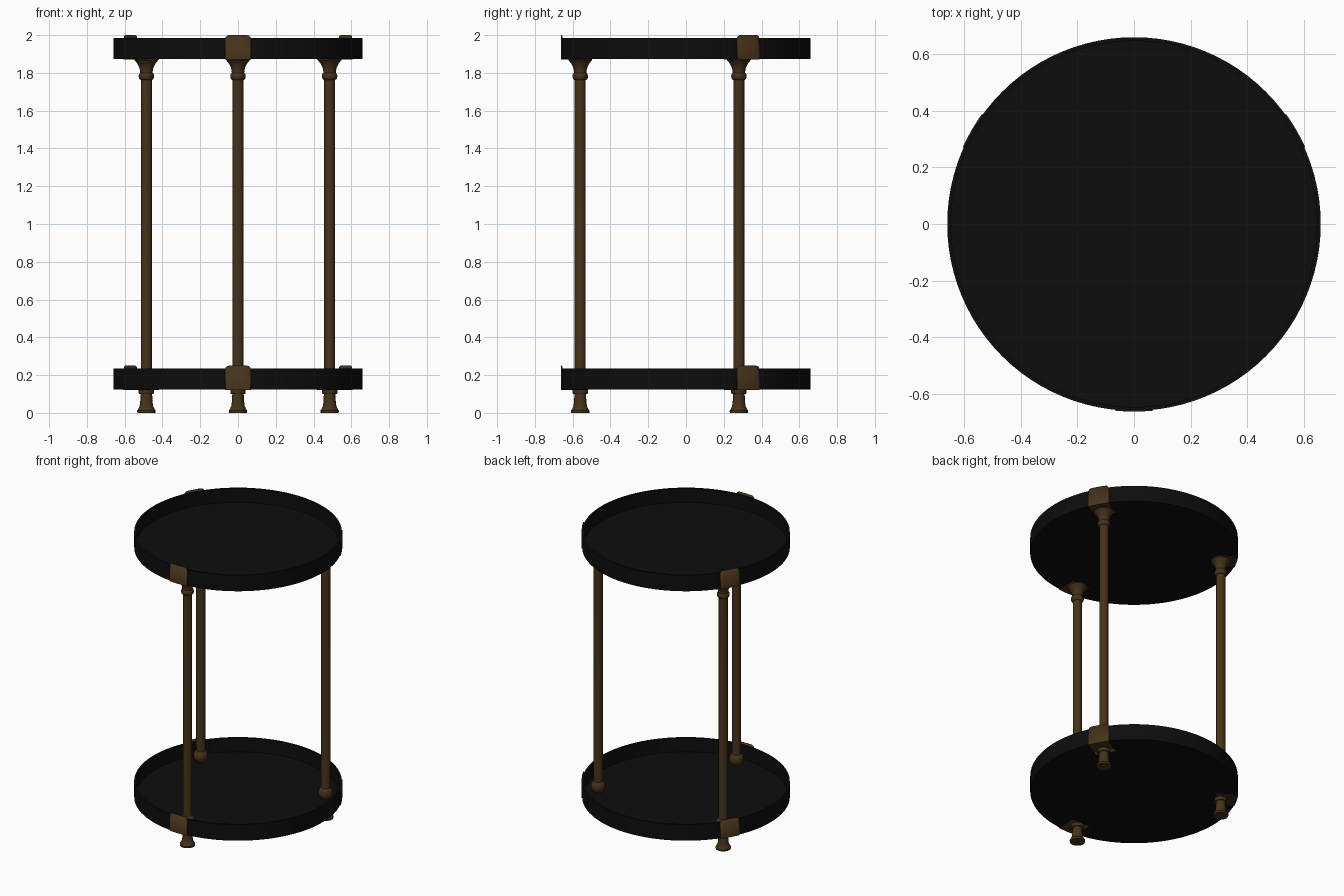
import bpy, bmesh, math

if "Cube" in bpy.data.objects:
    bpy.data.objects.remove(bpy.data.objects["Cube"])


def material(name, rgb):
    m = bpy.data.materials.new(name)
    m.diffuse_color = (*rgb, 1)
    m.use_nodes = True
    m.node_tree.nodes["Principled BSDF"].inputs["Base Color"].default_value = m.diffuse_color
    return m


BLACK = material("black_metal", (0.004, 0.004, 0.004))
BRASS = material("dark_bronze", (0.06, 0.032, 0.010))


def finish(name, bm, mat):
    mesh = bpy.data.meshes.new(name)
    bm.to_mesh(mesh)
    bm.free()
    ob = bpy.data.objects.new(name, mesh)
    bpy.context.collection.objects.link(ob)
    mesh.materials.append(mat)
    bpy.ops.object.select_all(action='DESELECT')
    ob.select_set(True)
    bpy.context.view_layer.objects.active = ob
    bpy.ops.object.shade_smooth_by_angle(angle=math.radians(35))
    return ob


def lathe(name, profile, steps, mat, loc=(0, 0, 0)):
    """Revolve an (r, z) profile about the z axis."""
    bm = bmesh.new()
    verts = [bm.verts.new((r, 0, z)) for r, z in profile]
    edges = [bm.edges.new(p) for p in zip(verts, verts[1:])]
    bmesh.ops.spin(bm, geom=verts + edges, cent=(0, 0, 0), axis=(0, 0, 1),
                   angle=2 * math.pi, steps=steps, use_merge=True)
    bmesh.ops.remove_doubles(bm, verts=bm.verts, dist=1e-5)
    bmesh.ops.recalc_face_normals(bm, faces=bm.faces)
    ob = finish(name, bm, mat)
    ob.location = loc
    return ob


def clip(name, angle, z0):
    """Curved plate outside the rim with a flap folded under the tray."""
    r_out, r_in, half, height, corner = 0.663, 0.525, 0.068, 0.129, 0.02
    stops = [0, 0.002, 0.006, 0.012, 0.02, 0.045]
    xs = [-half + s for s in stops] + [0] + [half - s for s in reversed(stops)]
    bm = bmesh.new()
    cols = []
    for x in xs:
        d = max(0, abs(x) - (half - corner))
        top = z0 + height - corner + math.sqrt(max(0, corner ** 2 - d ** 2))
        a = angle + x / r_out
        flap = angle + x / r_in
        cols.append([bm.verts.new((r * math.cos(t), r * math.sin(t), z))
                     for r, t, z in ((r_in, flap, z0), (r_out, a, z0), (r_out, a, top))])
    for c, n in zip(cols, cols[1:]):
        for j in range(2):
            bm.faces.new((c[j], n[j], n[j + 1], c[j + 1]))
    ob = finish(name, bm, BRASS)
    mod = ob.modifiers.new("thickness", 'SOLIDIFY')
    mod.thickness, mod.offset = 0.005, -1


# Two shallow round trays
R, RI, H, FLOOR = 0.66, 0.647, 0.112, 0.015
for name, z in (("lower_tray", 0.124), ("upper_tray", 1.874)):
    lathe(name, [(0, z), (R, z), (R, z + H), (RI, z + H),
                 (RI, z + FLOOR), (0, z + FLOOR)], 96, BLACK)

# Turned leg: flared foot, shaft, ring and flared capital
leg = [(0, 0), (0.048, 0), (0.049, 0.012), (0.043, 0.02), (0.036, 0.035),
       (0.033, 0.055), (0.031, 0.09), (0.029, 0.11), (0.029, 1.762),
       (0.035, 1.765), (0.040, 1.774), (0.041, 1.783), (0.039, 1.793),
       (0.033, 1.80), (0.034, 1.815), (0.039, 1.832), (0.047, 1.848),
       (0.058, 1.862), (0.063, 1.868), (0.063, 1.876), (0, 1.876)]
# Ball knob where the leg meets the lower tray
ball = [(0.047 * math.sin(math.pi * i / 12), 0.178 - 0.047 * math.cos(math.pi * i / 12))
        for i in range(13)]
# Collar under the lower tray
collar = [(0, 0.1), (0.038, 0.1), (0.041, 0.106), (0.041, 0.126), (0, 0.126)]

for side, deg in (("front", -90), ("back_right", 30), ("back_left", 150)):
    a = math.radians(deg)
    loc = (0.56 * math.cos(a), 0.56 * math.sin(a), 0)
    lathe(side + "_leg", leg, 32, BRASS, loc)
    lathe(side + "_ball", ball, 32, BRASS, loc)
    lathe(side + "_collar", collar, 32, BRASS, loc)
    clip(side + "_lower_clip", a, 0.121)
    clip(side + "_upper_clip", a, 1.871)
